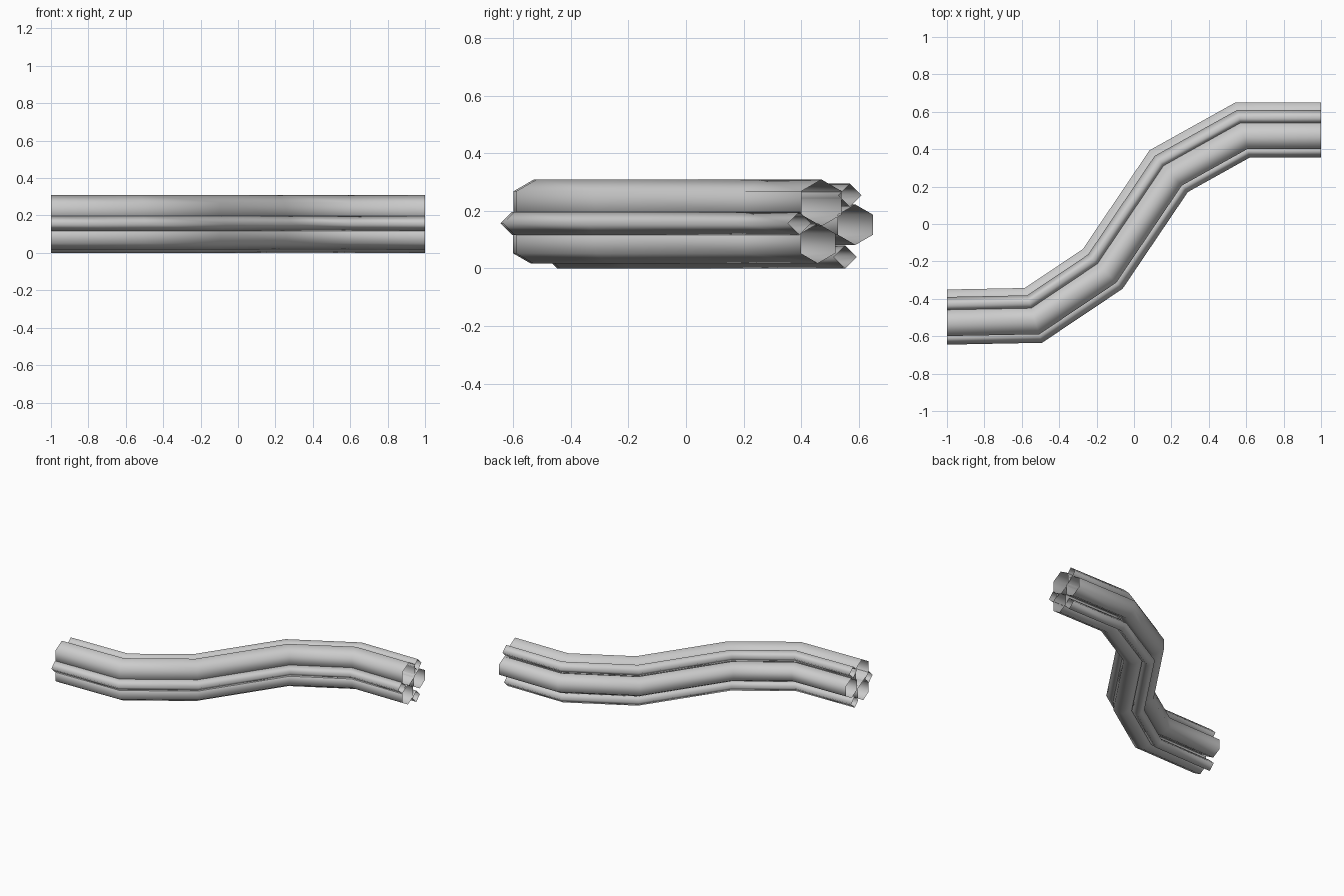
import bpy
import math
from mathutils import Vector

if "Cube" in bpy.data.objects:
    bpy.data.objects.remove(bpy.data.objects["Cube"])

grey = bpy.data.materials.new("pipe_grey")
grey.use_nodes = True
colour = (0.6, 0.6, 0.6, 1)
grey.diffuse_color = colour
grey.node_tree.nodes["Principled BSDF"].inputs["Base Color"].default_value = colour

# Centre line of the bundle, seen from above
PATH = [Vector(p) for p in ((-1, -0.497), (-0.538, -0.488), (-0.168, -0.24),
                            (0.185, 0.283), (0.58, 0.503), (1, 0.503))]


def mitres(path):
    """Sideways vector at each path point; end cuts stay square to x."""
    result = [Vector((0, 1))]
    for a, b, c in zip(path, path[1:], path[2:]):
        n1, n2 = [Vector((-d.y, d.x)) for d in ((b - a).normalized(), (c - b).normalized())]
        m = (n1 + n2).normalized()
        result.append(m / m.dot(n1))
    return result + [Vector((0, 1))]


def pipe(name, side, height, radius, sides):
    """Open-ended tube swept along the bundle path."""
    verts, faces = [], []
    for p, m in zip(PATH, mitres(PATH)):
        for i in range(sides):
            a = math.pi / 2 + math.tau * i / sides
            q = p + m * (side + radius * math.cos(a))
            verts.append((q.x, q.y, height + radius * math.sin(a)))
    for ring in range(len(PATH) - 1):
        for i in range(sides):
            j = (i + 1) % sides
            k = ring * sides
            faces.append((k + i, k + j, k + sides + j, k + sides + i))
    mesh = bpy.data.meshes.new(name)
    mesh.from_pydata(verts, [], faces)
    mesh.flip_normals()
    mesh.materials.append(grey)
    mesh.shade_smooth()
    bpy.context.collection.objects.link(bpy.data.objects.new(name, mesh))


# Three thick six-sided pipes
pipe("upper_thick_pipe", -0.032, 0.228, 0.081, 6)
pipe("lower_thick_pipe", -0.044, 0.087, 0.069, 6)
pipe("back_thick_pipe", 0.086, 0.152, 0.07, 6)

# Three thin four-sided pipes in the gaps
pipe("front_thin_pipe", -0.108, 0.157, 0.04, 4)
pipe("upper_thin_pipe", 0.067, 0.255, 0.04, 4)
pipe("lower_thin_pipe", 0.05, 0.04, 0.04, 4)
